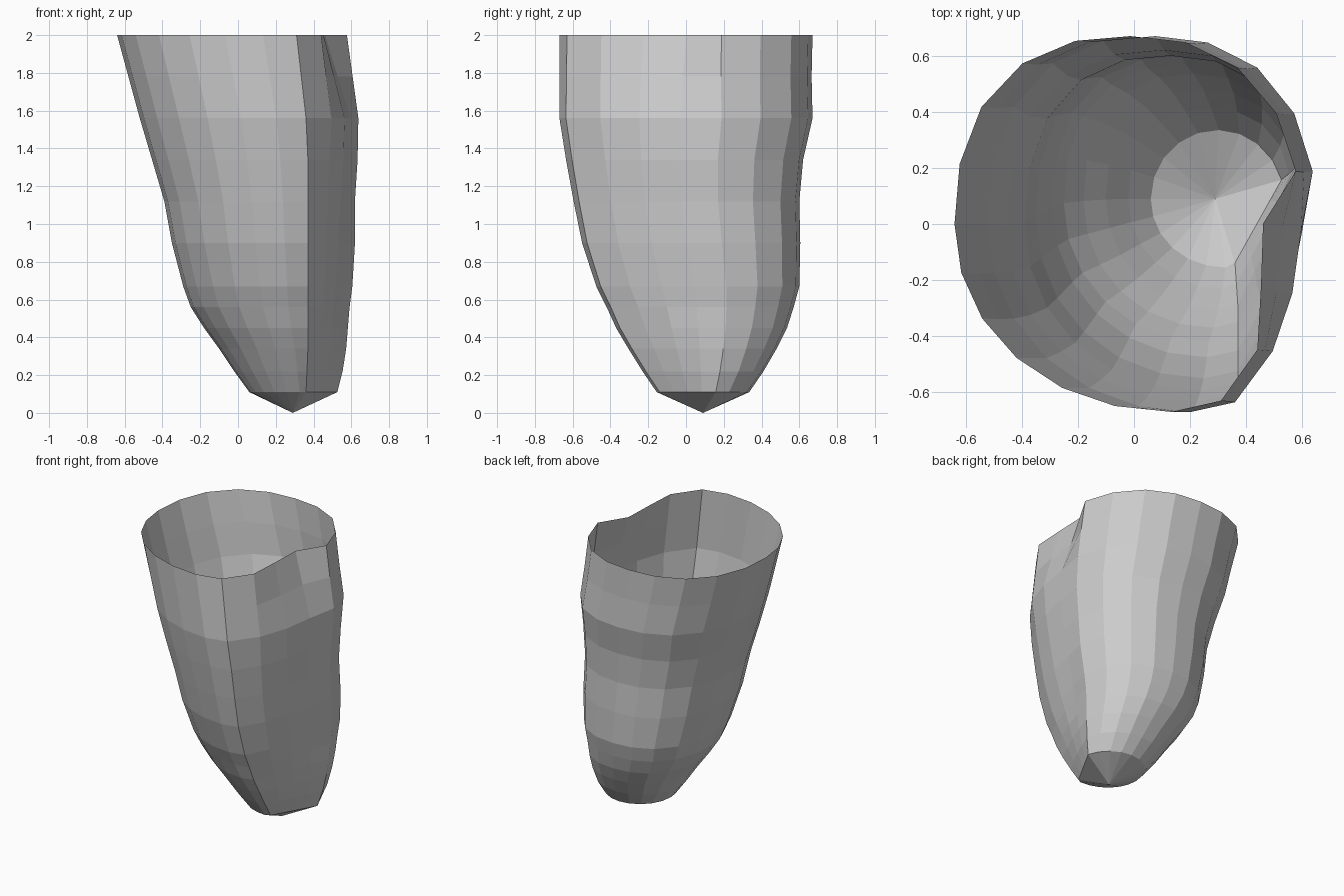
import bpy, bmesh
from math import sin, cos, pi, radians
from mathutils import Vector

if "Cube" in bpy.data.objects:
    bpy.data.objects.remove(bpy.data.objects["Cube"])

# Levels: z, xmin, xmax, ymin, ymax, crease x, wall bulge, wall S-bend
LEVELS = [
    (0.11, 0.06, 0.535, -0.155, 0.335, 0.36, 0.0, 0.0),
    (0.22, -0.02, 0.56, -0.23, 0.41, 0.365, 0.01, 0.0),
    (0.34, -0.10, 0.58, -0.305, 0.48, 0.37, 0.015, 0.0),
    (0.45, -0.18, 0.59, -0.37, 0.535, 0.37, 0.02, 0.0),
    (0.56, -0.25, 0.60, -0.42, 0.57, 0.37, 0.025, 0.01),
    (0.67, -0.29, 0.615, -0.475, 0.60, 0.37, 0.03, 0.01),
    (0.90, -0.35, 0.63, -0.55, 0.605, 0.37, 0.04, 0.01),
    (1.12, -0.39, 0.63, -0.595, 0.60, 0.37, 0.05, 0.01),
    (1.34, -0.455, 0.645, -0.635, 0.62, 0.37, 0.06, 0.01),
    (1.56, -0.52, 0.65, -0.67, 0.67, 0.36, 0.07, 0.02),
    (1.78, -0.58, 0.62, -0.67, 0.665, 0.335, 0.04, 0.04),
    (2.00, -0.64, 0.59, -0.67, 0.67, 0.31, 0.01, 0.06),
]
BACK, FRONT, WALL = 9, 6, 4      # segments of the back arc, front-left arc, right wall
KINK = 16                        # angle where the right wall meets the back arc


def oval(cx, cy, rx, ry, z, angle, n):
    """Point on a superellipse."""
    c, s = cos(radians(angle)), sin(radians(angle))
    r = (abs(c) ** n + abs(s) ** n) ** (-1 / n)
    return Vector((cx + rx * c * r, cy + ry * s * r, z))


def ring(level):
    z, x0, x1, y0, y1, xc, bulge, bend = level
    cx, cy, rx, ry = (x0 + x1) / 2, (y0 + y1) / 2, (x1 - x0) / 2, (y1 - y0) / 2
    n = 2.0 if z < 0.2 else 2.35
    # back arc, then the front-left quarter whose low point leans to the crease
    pts = [oval(cx, cy, rx, ry, z, KINK + (180 - KINK) * i / BACK, n) for i in range(BACK)]
    fx = cx + 0.47 * (xc - cx)
    pts += [oval(fx, cy, fx - x0, ry, z, 180 + 90 * i / FRONT, 2.05) for i in range(FRONT + 1)]
    # flattened wall from the sharp crease to the kink
    a, b = Vector((xc, y0 + 0.015 + 0.0125 * z, z)), pts[0]
    for i in range(WALL):
        t = i / WALL
        push = bulge * sin(pi * t) + bend * sin(2 * pi * t)
        pts.append(a.lerp(b, t) + Vector((0.94, -0.34, 0)) * push)
    return pts


# Open-topped shell lofted through the levels, closed by a shallow cone tip
bm = bmesh.new()
rings = [[bm.verts.new(p) for p in ring(l)] for l in LEVELS]
tip = bm.verts.new((0.29, 0.09, 0))
count = len(rings[0])
for i in range(count):
    j = (i + 1) % count
    bm.faces.new((tip, rings[0][j], rings[0][i]))
    for lo, hi in zip(rings, rings[1:]):
        bm.faces.new((lo[i], lo[j], hi[j], hi[i]))
mesh = bpy.data.meshes.new("chamber_shell")
bm.to_mesh(mesh)
bm.free()
obj = bpy.data.objects.new("chamber_shell", mesh)
bpy.context.collection.objects.link(obj)
